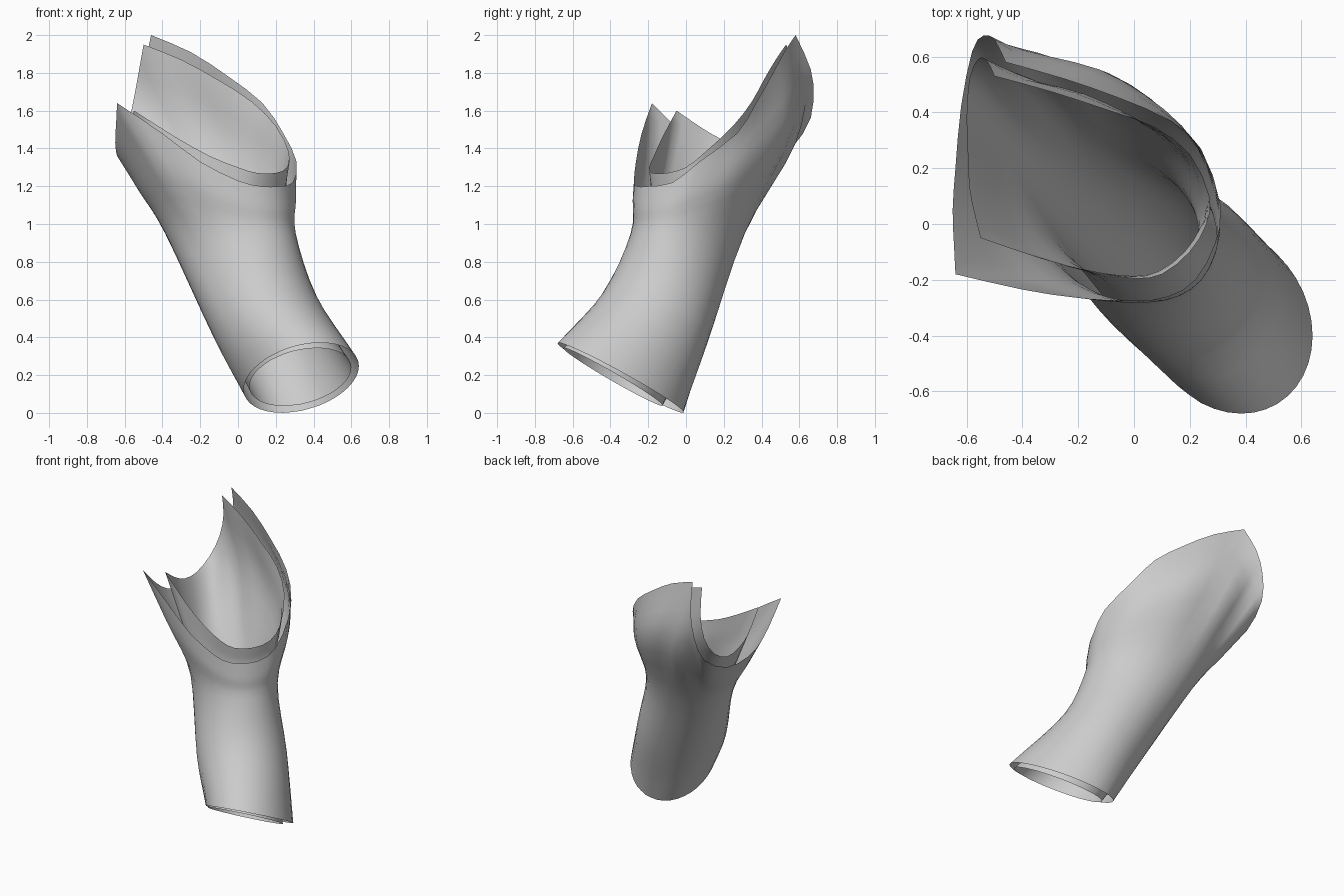
import bpy, bmesh, math
from mathutils import Vector as Vec

if "Cube" in bpy.data.objects:
    bpy.data.objects.remove(bpy.data.objects["Cube"])

N = 20            # guide columns around the sleeve
STEPS = 4         # rows between neighbouring guide rings
TIPS = (5, 13)    # columns that end in the two sharp rim points

grey = bpy.data.materials.new("light_grey")
grey.diffuse_color = (0.6, 0.6, 0.6, 1)
grey.use_nodes = True
grey.node_tree.nodes["Principled BSDF"].inputs["Base Color"].default_value = grey.diffuse_color

# section frame of the leaning lower tube, and of the level section above it
SIDE, BACK = Vec((0.94, 0.14, 0.313)), Vec((0, 0.94, -0.42))
WIDE, DEEP = Vec((0.343, -0.045, 0)), Vec((-0.045, 0.30, 0))


def ring(c, u, v):
    """Ellipse through centre c with half axes u and v."""
    return [Vec(c) + u * math.cos(math.tau * i / N) + v * math.sin(math.tau * i / N)
            for i in range(N)]


def spline(pts, t, k):
    """Catmull-Rom point on segment k."""
    p1, p2 = pts[k], pts[k + 1]
    p0 = pts[k - 1] if k else 2 * p1 - p2
    p3 = pts[k + 2] if k + 2 < len(pts) else 2 * p2 - p1
    return 0.5 * (2 * p1 + (p2 - p0) * t + (2 * p0 - 5 * p1 + 4 * p2 - p3) * t * t
                  + (3 * p1 - p0 - 3 * p2 + p3) * t ** 3)


def rounded(row):
    """Insert a smooth midpoint between columns, keeping the tips sharp."""
    out = []
    for i in range(N):
        j = (i + 1) % N
        p1, p2 = row[i], row[j]
        p0 = 2 * p1 - p2 if i in TIPS else row[i - 1]
        p3 = 2 * p2 - p1 if j in TIPS else row[(i + 2) % N]
        out += [p1, (9 * (p1 + p2) - p0 - p3) / 16]
    return out


def shell(name, cuff, low, high, bulge, pinch, rim):
    """Loft from the cuff through two tube sections to the saddle-shaped rim."""
    rim = [Vec(p) for p in rim]
    # the back wall bulges out below the rim, the front wall may be pinched in
    swell = []
    for i in range(N):
        b = bulge * math.sin(math.pi * (i / 7) ** 1.5) if i < 7 else 0
        p = pinch * math.sin(math.pi * (i - 13) / 8) if i > 13 else 0
        swell.append(high[i].lerp(rim[i], 0.55) + Vec((0.3 * b - 0.7 * p, b + 0.7 * p, 0)))
    guides = [cuff, low, high, swell, rim]
    bm = bmesh.new()
    rows = []
    for k in range(4):
        for s in range(STEPS + (k == 3)):
            row = [spline([g[i] for g in guides], s / STEPS, k) for i in range(N)]
            rows.append([bm.verts.new(p) for p in rounded(row)])
    for a, b in zip(rows, rows[1:]):
        for i in range(2 * N):
            j = (i + 1) % (2 * N)
            bm.faces.new((a[i], a[j], b[j], b[i]))
    me = bpy.data.meshes.new(name)
    bm.to_mesh(me)
    bm.free()
    me.materials.append(grey)
    for f in me.polygons:
        f.use_smooth = True
    ob = bpy.data.objects.new(name, me)
    bpy.context.collection.objects.link(ob)
    return ob


# outer wall
shell("outer_sleeve",
      ring((0.335, -0.345, 0.186), Vec((0.305, -0.055, 0.062)), Vec((0, 0.33, -0.175))),
      ring((0.145, -0.163, 0.506), SIDE * 0.293, BACK * 0.298),
      ring((-0.04, 0.01, 0.95), WIDE, DEEP),
      0.13, 0.0,
      [(0.31, 0.07, 1.33), (0.24, 0.27, 1.48), (0.13, 0.37, 1.64), (-0.05, 0.45, 1.78),
       (-0.25, 0.52, 1.91), (-0.46, 0.58, 2.0), (-0.50, 0.66, 1.82), (-0.54, 0.675, 1.65),
       (-0.58, 0.62, 1.48), (-0.62, 0.42, 1.36), (-0.64, 0.2, 1.36), (-0.65, 0.05, 1.43),
       (-0.645, -0.08, 1.54), (-0.64, -0.18, 1.64), (-0.4, -0.235, 1.48), (-0.2, -0.265, 1.33),
       (0.0, -0.275, 1.23), (0.12, -0.26, 1.2), (0.22, -0.2, 1.2), (0.29, -0.07, 1.22)])

# inner lining
shell("inner_lining",
      ring((0.33, -0.385, 0.19), Vec((0.27, -0.045, 0.05)), Vec((0, 0.26, -0.145))),
      ring((0.145, -0.17, 0.506), SIDE * 0.252, BACK * 0.25),
      ring((-0.045, 0.015, 0.95), WIDE * 0.82, DEEP * 0.82),
      0.08, 0.035,
      [(0.27, 0.1, 1.38), (0.2, 0.25, 1.52), (0.07, 0.35, 1.65), (-0.1, 0.41, 1.76),
       (-0.3, 0.475, 1.87), (-0.5, 0.53, 1.95), (-0.53, 0.59, 1.78), (-0.56, 0.59, 1.62),
       (-0.59, 0.52, 1.49), (-0.6, 0.38, 1.42), (-0.595, 0.24, 1.43), (-0.59, 0.13, 1.48),
       (-0.57, 0.03, 1.545), (-0.55, -0.05, 1.6), (-0.33, -0.125, 1.46), (-0.15, -0.17, 1.36),
       (0.0, -0.195, 1.3), (0.1, -0.18, 1.27), (0.2, -0.1, 1.27), (0.26, 0.0, 1.3)])
